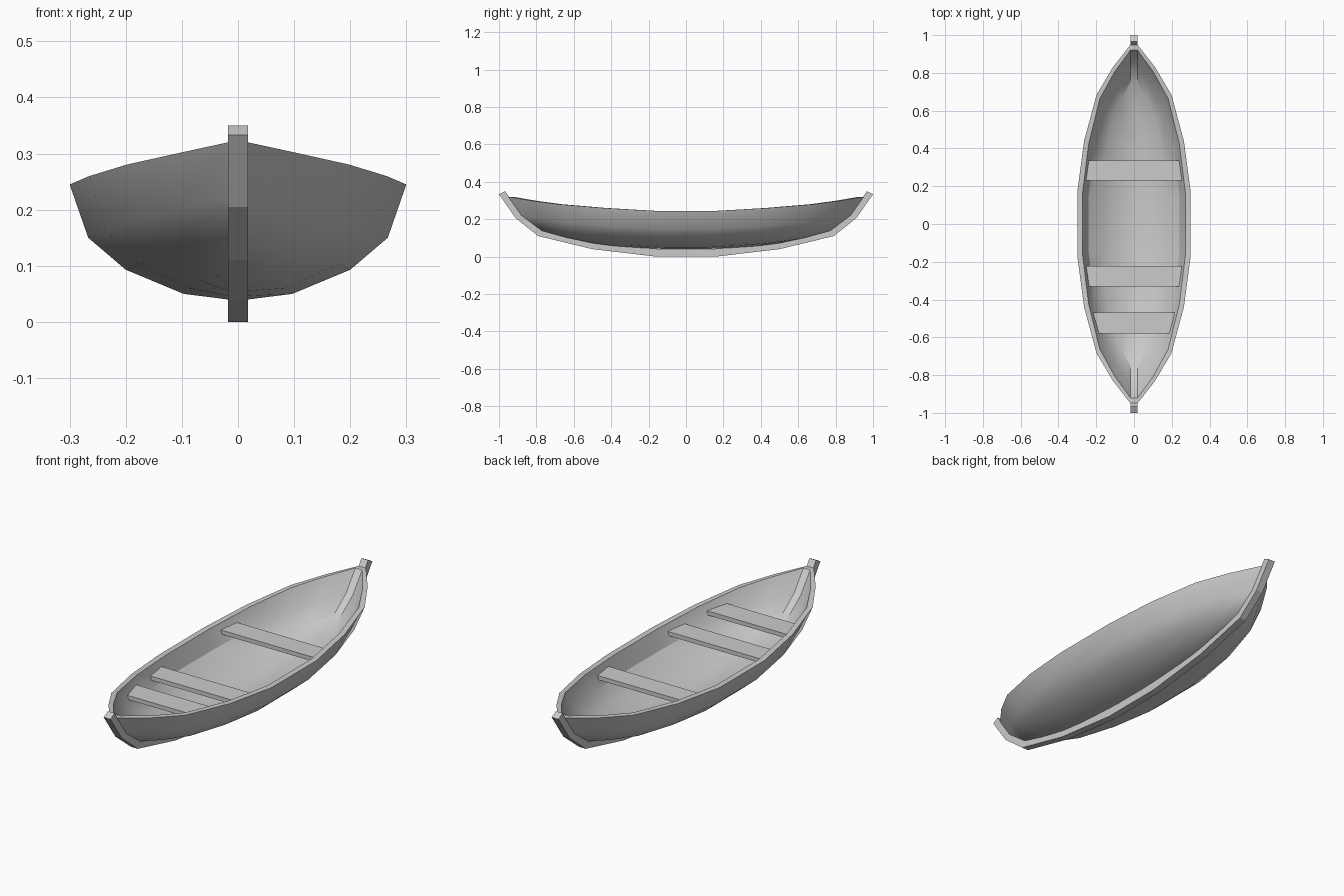
import bpy, bmesh

cube = bpy.data.objects.get("Cube")
if cube:
    bpy.data.objects.remove(cube, do_unlink=True)

# One plain grey for the whole boat
GREY = (0.6, 0.6, 0.6, 1)
grey = bpy.data.materials.new("plain_grey")
grey.use_nodes = True
grey.diffuse_color = GREY
grey.node_tree.nodes["Principled BSDF"].inputs["Base Color"].default_value = GREY


def finish(name, bm, smooth=False):
    bmesh.ops.recalc_face_normals(bm, faces=bm.faces)
    mesh = bpy.data.meshes.new(name)
    bm.to_mesh(mesh)
    bm.free()
    mesh.materials.append(grey)
    obj = bpy.data.objects.new(name, mesh)
    bpy.context.scene.collection.objects.link(obj)
    if smooth:
        bpy.ops.object.select_all(action="DESELECT")
        obj.select_set(True)
        bpy.context.view_layer.objects.active = obj
        bpy.ops.object.shade_smooth_by_angle(angle=0.52)
    return obj


def prism(name, outline, axis_low, axis_high, place):
    """Extrude a flat outline between two heights along one axis."""
    bm = bmesh.new()
    low = [bm.verts.new(place(a, b, axis_low)) for a, b in outline]
    high = [bm.verts.new(place(a, b, axis_high)) for a, b in outline]
    n = len(outline)
    bm.faces.new(low)
    bm.faces.new(high)
    for i in range(n):
        j = (i + 1) % n
        bm.faces.new((low[i], low[j], high[j], high[i]))
    return finish(name, bm)


# Hull lines from rim to keel: middle half width, middle z, end y, end z
OUTER = [(0.30, 0.245, 0.95, 0.32), (0.267, 0.15, 0.88, 0.22),
         (0.20, 0.093, 0.77, 0.138), (0.097, 0.05, 0.64, 0.102),
         (0.018, 0.04, 0.50, 0.072)]
INNER = [(0.272, 0.245, 0.922, 0.32), (0.24, 0.16, 0.85, 0.225),
         (0.172, 0.112, 0.755, 0.155), (0.085, 0.073, 0.60, 0.12),
         (0.016, 0.063, 0.47, 0.092)]
# Stations from middle to end: fraction of length, of width, of rise
STATIONS = [(0.18, 1, 0), (0.46, 0.875, 0.2), (0.72, 0.64, 0.47),
            (0.875, 0.33, 0.73), (1, 0, 1)]
TIP = 0.018


def section(bm, lines, station, side):
    along, wide, rise = station
    half = []
    for w, z, end_y, end_z in lines:
        tip = min(TIP, w)
        half.append((tip + (w - tip) * wide, side * along * end_y,
                     z + (end_z - z) * rise))
    points = [(-x, y, z) for x, y, z in half] + half[::-1]
    return [bm.verts.new(p) for p in points]


# Hull: outer and inner skins lofted end to end, joined along the rim
bm = bmesh.new()
order = [(s, -1) for s in STATIONS[::-1]] + [(s, 1) for s in STATIONS]
skins = [[section(bm, lines, s, side) for s, side in order]
         for lines in (OUTER, INNER)]
for skin in skins:
    for a, b in zip(skin, skin[1:]):
        for i in range(len(a) - 1):
            bm.faces.new((a[i], a[i + 1], b[i + 1], b[i]))
    for end in (skin[0], skin[-1]):
        for i in range(4):
            bm.faces.new((end[i], end[i + 1], end[-2 - i], end[-1 - i]))
outer, inner = skins
for k in (0, -1):
    for j in range(len(order) - 1):
        bm.faces.new((outer[j][k], outer[j + 1][k], inner[j + 1][k], inner[j][k]))
    bm.faces.new((outer[k][0], outer[k][-1], inner[k][-1], inner[k][0]))
finish("hull", bm, smooth=True)

# Keel with both raised stems
below = [(0.16, 0), (0.5, 0.04), (0.79, 0.11), (0.91, 0.205), (1.0, 0.333)]
above = [(0.967, 0.35), (0.88, 0.22), (0.765, 0.14), (0.5, 0.072), (0.155, 0.042)]
half = below + above
prism("keel", half + [(-y, z) for y, z in half[::-1]], -TIP, TIP,
      lambda y, z, x: (x, y, z))

# Benches: y and half width at front edge, then at back edge, top z
BENCHES = {"rear_bench": (0.23, 0.255, 0.335, 0.245, 0.222),
           "middle_bench": (-0.33, 0.247, -0.222, 0.255, 0.218),
           "front_bench": (-0.58, 0.192, -0.468, 0.215, 0.234)}
for name, (y1, w1, y2, w2, top) in BENCHES.items():
    prism(name, [(-w1, y1), (w1, y1), (w2, y2), (-w2, y2)], top - 0.02, top,
          lambda x, y, z: (x, y, z))
